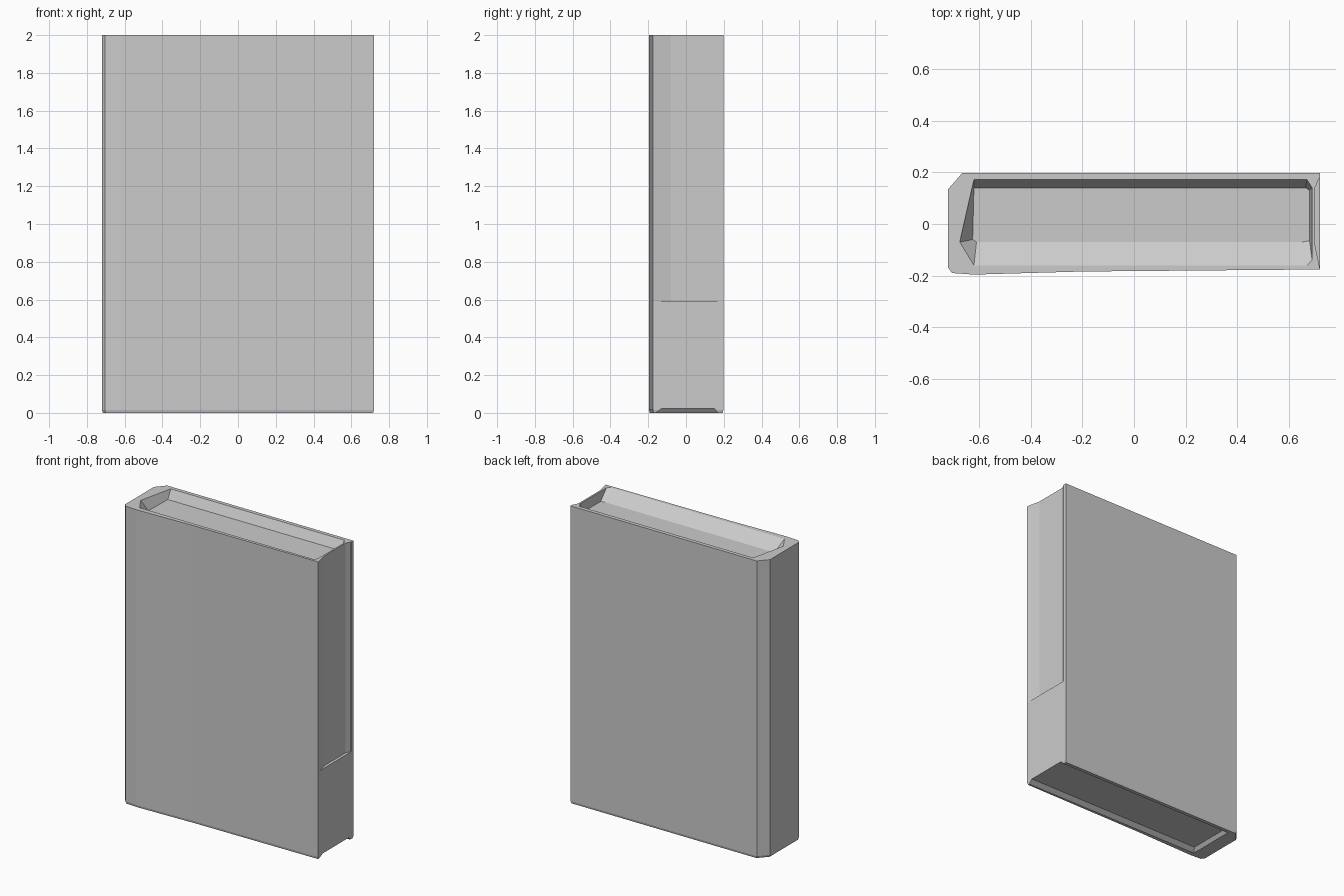
import bpy, bmesh

if "Cube" in bpy.data.objects:
    bpy.data.objects.remove(bpy.data.objects["Cube"])


def loft(name, rings):
    """Closed solid through rings of (x, y, z) points, all the same length."""
    bm = bmesh.new()
    loops = [[bm.verts.new(p) for p in ring] for ring in rings]
    n = len(loops[0])
    for a, b in zip(loops, loops[1:]):
        for i in range(n):
            j = (i + 1) % n
            bm.faces.new((a[i], a[j], b[j], b[i]))
    bm.faces.new(loops[0][::-1])
    bm.faces.new(loops[-1])
    bmesh.ops.recalc_face_normals(bm, faces=bm.faces[:])
    mesh = bpy.data.meshes.new(name)
    bm.to_mesh(mesh)
    bm.free()
    obj = bpy.data.objects.new(name, mesh)
    bpy.context.collection.objects.link(obj)
    return obj


def ring(points, z):
    return [(x, y, z) for x, y in points]


def carve(target, cutter):
    mod = target.modifiers.new(cutter.name, 'BOOLEAN')
    mod.operation = 'DIFFERENCE'
    mod.solver = 'EXACT'
    mod.object = cutter
    bpy.context.view_layer.objects.active = target
    bpy.ops.object.modifier_apply(modifier=mod.name)
    bpy.data.objects.remove(cutter, do_unlink=True)


# Closed book: chamfered spine on the left, slightly tapering front cover
outline = [(-0.72, -0.17), (-0.705, -0.19), (-0.62, -0.196), (-0.2, -0.184),
           (0.72, -0.176), (0.72, 0.198), (-0.665, 0.198), (-0.72, 0.135)]
base = [(x * 0.993, y * 0.98) for x, y in outline]
book = loft("book", [ring(base, 0), ring(outline, 0.015), ring(outline, 2.0)])

# Sunken top edge of the pages with sloping walls
rim = [(-0.62, -0.16), (0.67, -0.16), (0.69, -0.14), (0.69, 0.14),
       (0.67, 0.172), (-0.62, 0.172), (-0.675, -0.07)]
floor = [(-0.61, -0.07), (0.65, -0.07), (0.68, -0.065), (0.68, 0.13),
         (0.665, 0.14), (-0.62, 0.14), (-0.625, -0.06)]
carve(book, loft("top_recess", [ring(floor, 1.94), ring(rim, 2.0),
                                ring(rim, 2.1)]))

# Hollow fore edge above the closed lower section
fore = [(0.80, -0.172), (0.72, -0.172), (0.701, -0.08), (0.701, 0.14),
        (0.716, 0.175), (0.80, 0.175)]
carve(book, loft("fore_edge_recess", [ring(fore, 0.59), ring(fore, 2.1)]))

# Shallow step under the pages, open at the fore edge
low = [(-0.62, -0.16), (0.8, -0.16), (0.8, 0.17), (-0.62, 0.17)]
high = [(-0.6, -0.13), (0.8, -0.13), (0.8, 0.15), (-0.6, 0.15)]
carve(book, loft("bottom_recess", [ring(low, -0.1), ring(low, 0.0),
                                   ring(high, 0.022)]))
